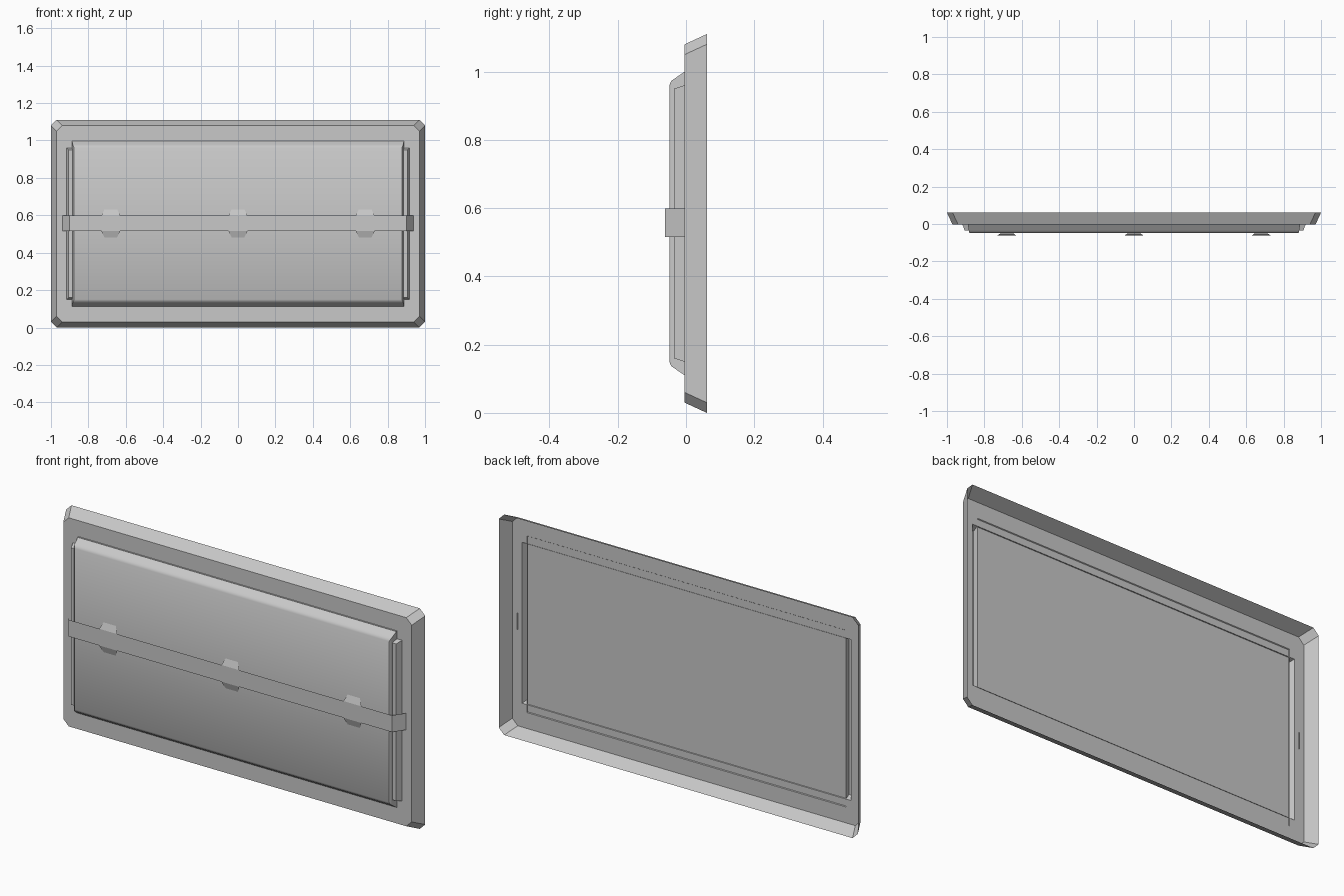
import bpy, bmesh

cube = bpy.data.objects.get("Cube")
if cube:
    bpy.data.objects.remove(cube, do_unlink=True)

ZC = 0.555        # height of the centre line
FACE_Y = -0.004   # plane of the frame face

grey = bpy.data.materials.new("plain_grey")
grey.use_nodes = True
grey.diffuse_color = (0.58, 0.58, 0.58, 1)
grey.node_tree.nodes["Principled BSDF"].inputs["Base Color"].default_value = grey.diffuse_color


def rect(hx, hz, y):
    """Rectangle around the centre line, in the XZ plane."""
    return [(-hx, y, ZC - hz), (hx, y, ZC - hz), (hx, y, ZC + hz), (-hx, y, ZC + hz)]


def chamfered(hx, hz, c, y):
    """Rectangle with cut corners."""
    pts = [(-hx + c, -hz), (hx - c, -hz), (hx, -hz + c), (hx, hz - c),
           (hx - c, hz), (-hx + c, hz), (-hx, hz - c), (-hx, -hz + c)]
    return [(x, y, ZC + z) for x, z in pts]


def loft(bm, rings, cap=False):
    """Join rings of points with quads, optionally closing the last one."""
    loops = [[bm.verts.new(p) for p in ring] for ring in rings]
    n = len(loops[0])
    for a, b in zip(loops, loops[1:]):
        for i in range(n):
            j = (i + 1) % n
            bm.faces.new((a[i], a[j], b[j], b[i]))
    if cap:
        bm.faces.new(loops[-1])
    return loops


def finish(name, bm, smooth=None):
    bmesh.ops.recalc_face_normals(bm, faces=bm.faces)
    mesh = bpy.data.meshes.new(name)
    bm.to_mesh(mesh)
    bm.free()
    mesh.materials.append(grey)
    obj = bpy.data.objects.new(name, mesh)
    bpy.context.collection.objects.link(obj)
    if smooth:
        bpy.ops.object.select_all(action='DESELECT')
        obj.select_set(True)
        bpy.context.view_layer.objects.active = obj
        bpy.ops.object.shade_smooth_by_angle(angle=smooth)
    return obj


# Outer frame: flared wall, open at the back, with a stepped opening in its face
MX, MZ = 0.888, 0.445    # main panel half size
LX, LZ = 0.917, 0.405    # side ledge half size
bm = bmesh.new()
front = loft(bm, [chamfered(1, ZC, 0.03, 0.061),
                  chamfered(0.97, ZC - 0.03, 0.03, FACE_Y)])[-1]
quarter = [(MX, MZ), (MX, LZ), (LX, LZ)]
outline = quarter + [(x, -z) for x, z in reversed(quarter)]
outline += [(-x, -z) for x, z in quarter] + [(-x, z) for x, z in reversed(quarter)]
hole = [bm.verts.new((x, FACE_Y, ZC + z)) for x, z in outline]
edges = [bm.edges.new((v, hole[(i + 1) % len(hole)])) for i, v in enumerate(hole)]
edges += [bm.edges.get((v, front[(i + 1) % len(front)])) for i, v in enumerate(front)]
bmesh.ops.triangle_fill(bm, use_beauty=True, use_dissolve=False, edges=edges, normal=(0, -1, 0))
finish("outer_frame", bm)

# Raised main panel with softened top and bottom slopes
bm = bmesh.new()
profile = [(0, 0, FACE_Y), (0.004, 0.02, -0.033), (0.006, 0.027, -0.043), (0.012, 0.04, -0.049)]
loft(bm, [rect(MX - dx, MZ - dz, y) for dx, dz, y in profile], cap=True)
finish("main_panel", bm, smooth=0.7)

# Lower ledge showing at both ends of the panel
bm = bmesh.new()
loft(bm, [rect(LX, LZ, FACE_Y), rect(LX - 0.012, LZ - 0.01, -0.035)], cap=True)
finish("side_ledges", bm)

# Backing sheet behind the main panel
bm = bmesh.new()
loft(bm, [rect(MX, MZ, -0.008)], cap=True)
finish("back_sheet", bm)

# Thin strap across the front, wrapped round both ends
BAND_Z, BAND_H = 0.557, 0.042
BAND_Y = -0.061
bm = bmesh.new()
path = [(-0.942, 0), (-0.9, BAND_Y), (0.9, BAND_Y), (0.942, 0)]
low, high = [[bm.verts.new((x, y, BAND_Z + s * BAND_H)) for x, y in path] for s in (-1, 1)]
for i in range(len(path) - 1):
    bm.faces.new((low[i], low[i + 1], high[i + 1], high[i]))
finish("strap", bm)

# Sloping tabs above and below the strap
bm = bmesh.new()
for cx in (-0.68, 0, 0.68):
    for s in (-1, 1):
        corners = [(-0.05, BAND_Y, 0), (0.05, BAND_Y, 0), (0.034, -0.05, 0.033), (-0.034, -0.05, 0.033)]
        verts = [bm.verts.new((cx + x, y, BAND_Z + s * (BAND_H + dz))) for x, y, dz in corners]
        bm.faces.new(verts if s > 0 else verts[::-1])
finish("strap_tabs", bm)
